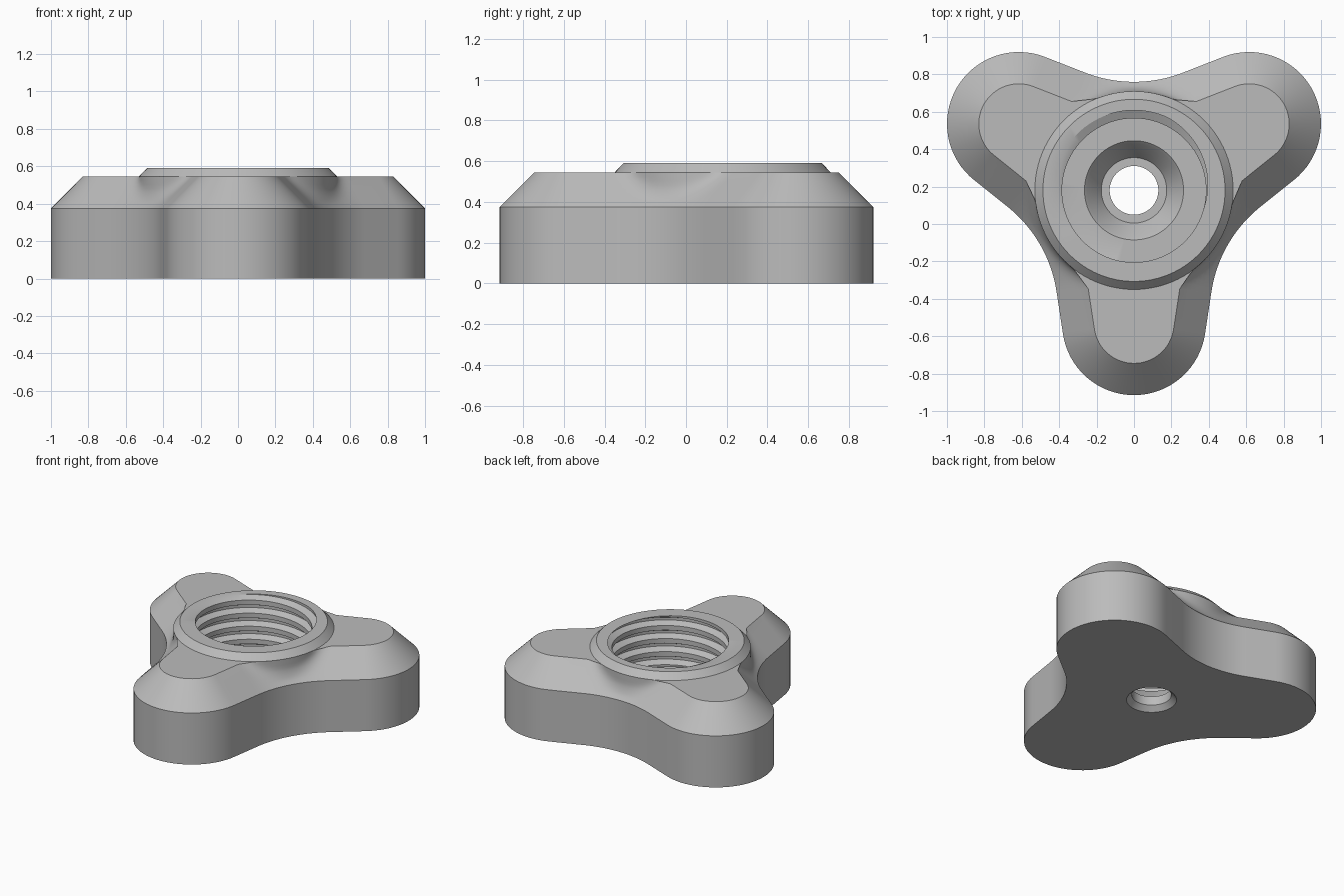
import bpy, bmesh
from math import sin, cos, pi, radians, hypot, floor

cube = bpy.data.objects.get("Cube")
if cube:
    bpy.data.objects.remove(cube)

CY = 0.18                                   # hub axis position
LOBE_D, LOBE_R = 0.711, 0.384               # lobe centre distance and radius
WAIST, HOLLOW_R = 0.58, 0.72                # outline between lobes
CHAMFER_Z, TOP_Z, RIM_Z, FLOOR_Z = 0.375, 0.545, 0.59, 0.22
CHAMFER = TOP_Z - CHAMFER_Z
HUB_R, BORE_R, PITCH, SEGS = 0.53, 0.385, 0.095, 96

grey = bpy.data.materials.new("satin_grey")
grey.use_nodes = True
grey.diffuse_color = (0.5, 0.5, 0.5, 1)
grey.node_tree.nodes["Principled BSDF"].inputs["Base Color"].default_value = (0.5, 0.5, 0.5, 1)


def loft(name, rings, closed):
    """Skin a list of equally long rings of points into one object."""
    bm = bmesh.new()
    rows = [[bm.verts.new(p) for p in ring] for ring in rings]
    count = len(rows[0])
    for a, b in zip(rows, rows[1:]):
        for i in range(count if closed else count - 1):
            j = (i + 1) % count
            bm.faces.new((a[i], a[j], b[j], b[i]))
    bmesh.ops.remove_doubles(bm, verts=bm.verts, dist=0.0004)
    bmesh.ops.recalc_face_normals(bm, faces=bm.faces)
    mesh = bpy.data.meshes.new(name)
    bm.to_mesh(mesh)
    bm.free()
    obj = bpy.data.objects.new(name, mesh)
    obj.location.y = CY
    mesh.materials.append(grey)
    bpy.context.collection.objects.link(obj)
    bpy.ops.object.select_all(action="DESELECT")
    obj.select_set(True)
    bpy.context.view_layer.objects.active = obj
    bpy.ops.object.shade_smooth_by_angle(angle=radians(28))


# Three-lobed outline: points with outward normals
outline = []
for k in range(3):
    axis = radians(-90 + 120 * k)
    for i in range(33):
        a = axis + radians(-82 + 164 * i / 32)
        outline.append((LOBE_D * cos(axis) + LOBE_R * cos(a),
                        LOBE_D * sin(axis) + LOBE_R * sin(a), cos(a), sin(a)))
    mid = axis + pi / 3
    reach = WAIST + HOLLOW_R
    for i in range(21):
        a = mid + pi + radians(22 - 44 * i / 20)
        outline.append((reach * cos(mid) + HOLLOW_R * cos(a),
                        reach * sin(mid) + HOLLOW_R * sin(a), -cos(a), -sin(a)))


def inset_ring(inset, z):
    """Outline moved inward, blended softly into the hub wall."""
    ring = []
    for x, y, nx, ny in outline:
        px, py = x - inset * nx, y - inset * ny
        r = hypot(px, py)
        blend = 0.06 * min(1, inset / 0.05)
        h = max(0, blend - abs(r - HUB_R))
        new = max(r, HUB_R) + (h * h / (4 * blend) if blend else 0)
        ring.append((px * new / r, py * new / r, z))
    return ring


def circle_ring(radius, z):
    return [(x * radius / hypot(x, y), y * radius / hypot(x, y), z) for x, y, _, _ in outline]


# Knob body: underside, walls, chamfer and lobe tops
body = [circle_ring(0.165, 0), inset_ring(0, 0), inset_ring(0, CHAMFER_Z)]
body += [inset_ring(CHAMFER * i / 8, CHAMFER_Z + CHAMFER * i / 8) for i in range(1, 9)]
body.append(circle_ring(HUB_R - 0.002, TOP_Z))
loft("knob_body", body, True)


def bore_radius(z, turn):
    """Bore wall with a helical groove."""
    u = (z - RIM_Z) / PITCH - turn + 0.28
    u -= floor(u + 0.5)
    return BORE_R + 0.043 * min(1, max(0, (0.32 - abs(u)) / 0.22))


# Threaded hub: raised rim, threaded bore, stepped floor and through hole
columns = []
for j in range(SEGS + 1):
    turn = j / SEGS
    profile = [(HUB_R - 0.01, TOP_Z - 0.03), (HUB_R, TOP_Z), (0.487, RIM_Z)]
    for n in range(2, -7, -1):
        for u in (0.32, 0.1, -0.1, -0.32):
            z = RIM_Z + PITCH * (n + u + turn - 0.28)
            z = min(RIM_Z, max(FLOOR_Z, z))
            profile.append((bore_radius(z, turn), z))
    profile += [(0.265, FLOOR_Z), (0.25, FLOOR_Z - 0.015), (0.175, 0.1),
                (0.13, 0.1), (0.13, 0.035), (0.165, 0)]
    a = 2 * pi * turn
    columns.append([(r * cos(a), r * sin(a), z) for r, z in profile])
loft("threaded_hub", columns, False)
